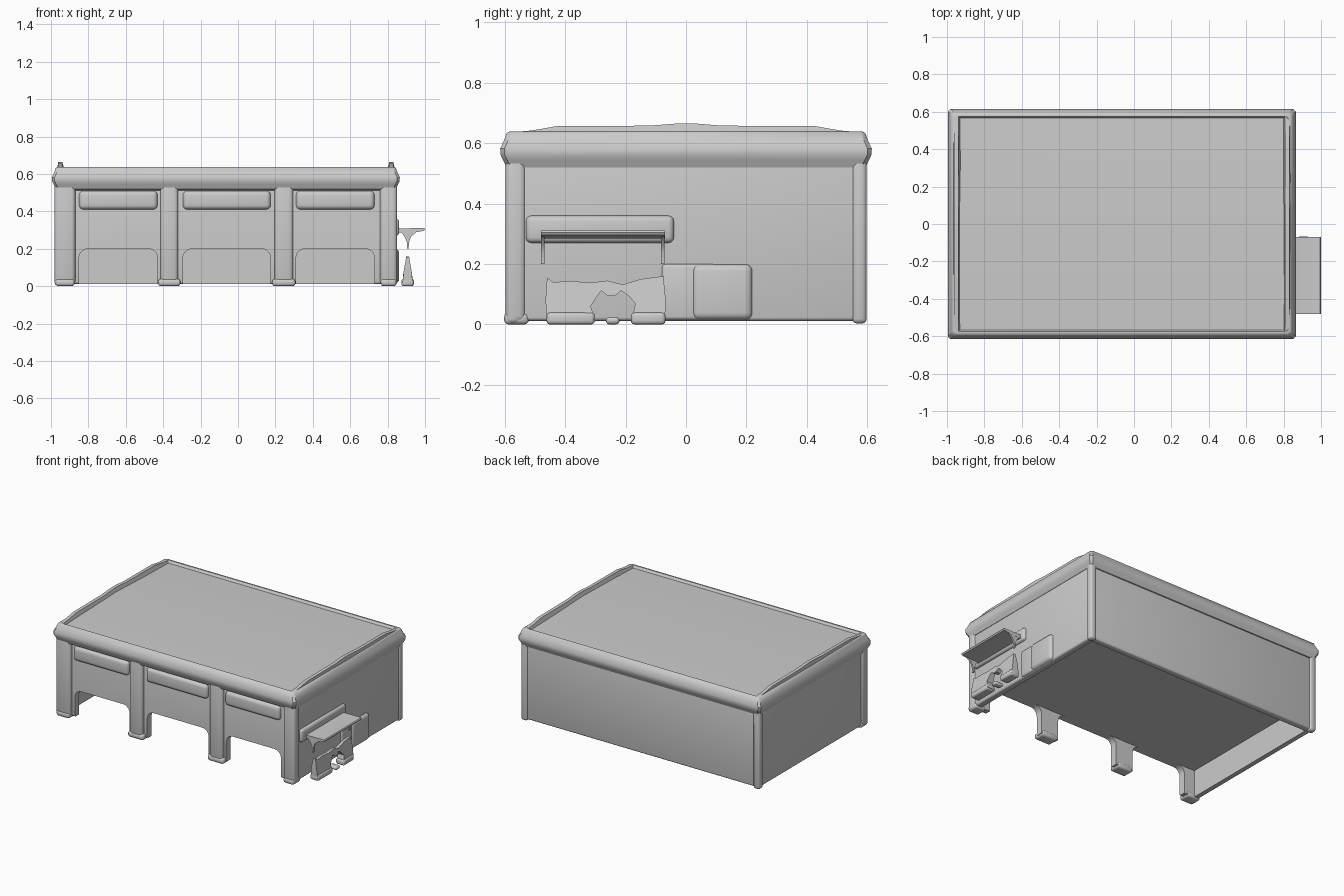
import bpy, bmesh, math
from mathutils import Vector

if "Cube" in bpy.data.objects:
    bpy.data.objects.remove(bpy.data.objects["Cube"])


def finish(name, bm, angle=40):
    bmesh.ops.recalc_face_normals(bm, faces=bm.faces[:])
    me = bpy.data.meshes.new(name)
    bm.to_mesh(me)
    bm.free()
    ob = bpy.data.objects.new(name, me)
    bpy.context.collection.objects.link(ob)
    smooth(ob, angle)
    return ob


def smooth(ob, angle=40):
    bpy.ops.object.select_all(action='DESELECT')
    ob.select_set(True)
    bpy.context.view_layer.objects.active = ob
    bpy.ops.object.shade_smooth_by_angle(angle=math.radians(angle))


def box(name, x, y, z, bevel=0.0, segs=3):
    bm = bmesh.new()
    bmesh.ops.create_cube(bm, size=1)
    for v in bm.verts:
        v.co = Vector([(r[0] + r[1]) / 2 + c * (r[1] - r[0]) for r, c in zip((x, y, z), v.co)])
    if bevel:
        bmesh.ops.bevel(bm, geom=bm.edges[:], offset=bevel, segments=segs,
                        profile=0.5, affect='EDGES')
    return finish(name, bm)


def extrude(name, pts, a, b, axis):
    """Extrude a 2D profile along x (points are y,z) or y (points are x,z)."""
    bm = bmesh.new()
    vs = [bm.verts.new((a, p, q) if axis == 'x' else (p, a, q)) for p, q in pts]
    f = bm.faces.new(vs)
    r = bmesh.ops.extrude_face_region(bm, geom=[f])
    d = (b - a, 0, 0) if axis == 'x' else (0, b - a, 0)
    bmesh.ops.translate(bm, vec=d, verts=[v for v in r['geom'] if isinstance(v, bmesh.types.BMVert)])
    return finish(name, bm)


def cut(ob, cutter):
    m = ob.modifiers.new("cut", 'BOOLEAN')
    m.operation, m.object, m.solver = 'DIFFERENCE', cutter, 'EXACT'
    bpy.context.view_layer.objects.active = ob
    bpy.ops.object.modifier_apply(modifier=m.name)
    bpy.data.objects.remove(cutter)


BAYS = [(-0.85, -0.43), (-0.295, 0.175), (0.31, 0.73)]

# Main walls, hollow below
walls = box("walls", (-0.97, 0.842), (-0.572, 0.588), (0.012, 0.6), 0.012)
cut(walls, box("cavity", (-0.93, 0.80), (-0.525, 0.548), (-0.1, 0.2)))

# Bay openings with rounded top corners
for a, b in BAYS:
    r = 0.05
    pts = [(a, -0.1)]
    for cx, start in ((a + r, 180), (b - r, 90)):
        for i in range(6):
            t = math.radians(start - 18 * i)
            pts.append((cx + r * math.cos(t), 0.2 - r + r * math.sin(t)))
    pts.append((b, -0.1))
    cut(walls, extrude("opening", pts, -0.8, -0.4, 'y'))
smooth(walls)

# Front pillars, with base shoes
for i, (a, b) in enumerate([(-0.415, -0.32), (0.195, 0.295)]):
    box(f"front_pillar_{i}", (a, b), (-0.598, -0.53), (0.008, 0.58), 0.02)
    box(f"pillar_foot_{i}", (a - 0.012, b + 0.012), (-0.602, -0.52), (0.0, 0.04), 0.015)

# Corner posts
for side, xr in (("left", (-0.98, -0.87)), ("right", (0.76, 0.85))):
    box(f"front_post_{side}", xr, (-0.598, -0.53), (0.008, 0.58), 0.02)
    box(f"front_foot_{side}", (xr[0] + 0.004, xr[1] - 0.004), (-0.602, -0.52), (0.0, 0.04), 0.015)
    xo = (-0.98, -0.93) if side == "left" else (0.80, 0.85)
    box(f"front_corner_{side}", xo, (-0.596, -0.55), (0.003, 0.58), 0.016)
    box(f"back_corner_{side}", xo, (0.55, 0.598), (0.003, 0.58), 0.016)

# Rounded panels above the bays
for i, (a, b) in enumerate(BAYS):
    box(f"bay_header_{i}", (a, b), (-0.594, -0.54), (0.41, 0.51), 0.024, 4)

# Cornice and shallow ridged roof
rings = [(-0.03, 0.51), (-0.006, 0.52), (0.006, 0.545), (0.014, 0.562), (0.015, 0.582),
         (0.004, 0.605), (-0.006, 0.632), (-0.014, 0.638), (-0.024, 0.638), (-0.034, 0.622)]
bm = bmesh.new()
loops = []
for o, z in rings:
    x0, x1, y = -0.98 - o, 0.85 + o, 0.6 + o
    c = 0.014
    loops.append([bm.verts.new((px, py, z)) for px, py in (
        (x0 + c, -y), (x1 - c, -y), (x1, -y + c), (x1, 0), (x1, y - c),
        (x1 - c, y), (x0 + c, y), (x0, y - c), (x0, 0), (x0, -y + c))])
for p, q in zip(loops, loops[1:]):
    for i in range(10):
        j = (i + 1) % 10
        bm.faces.new((p[i], p[j], q[j], q[i]))
top = loops[-1]
top[3].co.z = top[8].co.z = 0.638
bm.faces.new([top[i] for i in (8, 9, 0, 1, 2, 3)])
bm.faces.new([top[i] for i in (3, 4, 5, 6, 7, 8)])
bm.faces.new(loops[0])
finish("cornice_and_roof", bm, 35)

# Raised end parapets
half = [(0.582, 0.59), (0.58, 0.636), (0.51, 0.642), (0.43, 0.656), (0.12, 0.658), (0.03, 0.665)]
outline = [(-y, z) for y, z in half] + half[::-1]
for side, xt, xi in (("left", -0.962, -0.915), ("right", 0.832, 0.785)):
    p = extrude(f"end_parapet_{side}", outline, xt, xi, 'x')
    for v in p.data.vertices:
        if v.co.z > 0.6:
            if abs(v.co.x - xi) < 1e-4:
                v.co.x = xt + (xi - xt) * 0.5
        elif abs(v.co.x - xt) < 1e-4:
            v.co.x += math.copysign(0.012, xt)

# Side canopy with end brackets and backing moulding
box("canopy_moulding", (0.82, 0.862), (-0.53, -0.04), (0.27, 0.36), 0.018)
extrude("side_canopy", [(0.84, 0.288), (0.84, 0.318), (0.87, 0.309), (0.995, 0.311), (1.0, 0.305),
                        (0.995, 0.296), (0.92, 0.284)], -0.48, -0.07, 'y')
for i, (a, b) in enumerate([(-0.48, -0.468), (-0.083, -0.071)]):
    extrude(f"canopy_bracket_{i}", [(0.865, 0.295), (0.96, 0.295), (0.925, 0.265), (0.914, 0.235),
                                    (0.912, 0.2), (0.905, 0.2), (0.903, 0.235), (0.89, 0.268)], a, b, 'y')

# Ragged low stand under the canopy, narrowing upwards
shape = [(-0.46, 0.01), (-0.465, 0.08), (-0.46, 0.155), (-0.44, 0.14), (-0.38, 0.144), (-0.32, 0.138),
         (-0.26, 0.145), (-0.21, 0.132), (-0.15, 0.15), (-0.075, 0.16), (-0.067, 0.08), (-0.07, 0.01),
         (-0.18, 0.01), (-0.168, 0.07), (-0.19, 0.095), (-0.215, 0.112), (-0.235, 0.095),
         (-0.26, 0.095), (-0.28, 0.112), (-0.3, 0.085), (-0.315, 0.06), (-0.3, 0.01)]
stand = extrude("low_stand", shape, -1, 1, 'x')
for v in stand.data.vertices:
    w = 0.028 if v.co.z < 0.05 else max(0.006, 0.026 - 0.17 * (v.co.z - 0.05))
    v.co.x = 0.907 + v.co.x * w
for i, (a, b) in enumerate([(-0.462, -0.302), (-0.182, -0.068), (-0.265, -0.22)]):
    box(f"stand_foot_{i}", (0.874, 0.94), (a, b), (0.0, 0.04 if i < 2 else 0.025), 0.012)

# Soft bulge low on the side wall
box("side_bulge", (0.81, 0.862), (0.02, 0.22), (0.015, 0.2), 0.024, 4)
box("side_bulge_low", (0.81, 0.852), (-0.08, 0.1), (0.015, 0.2), 0.012)
